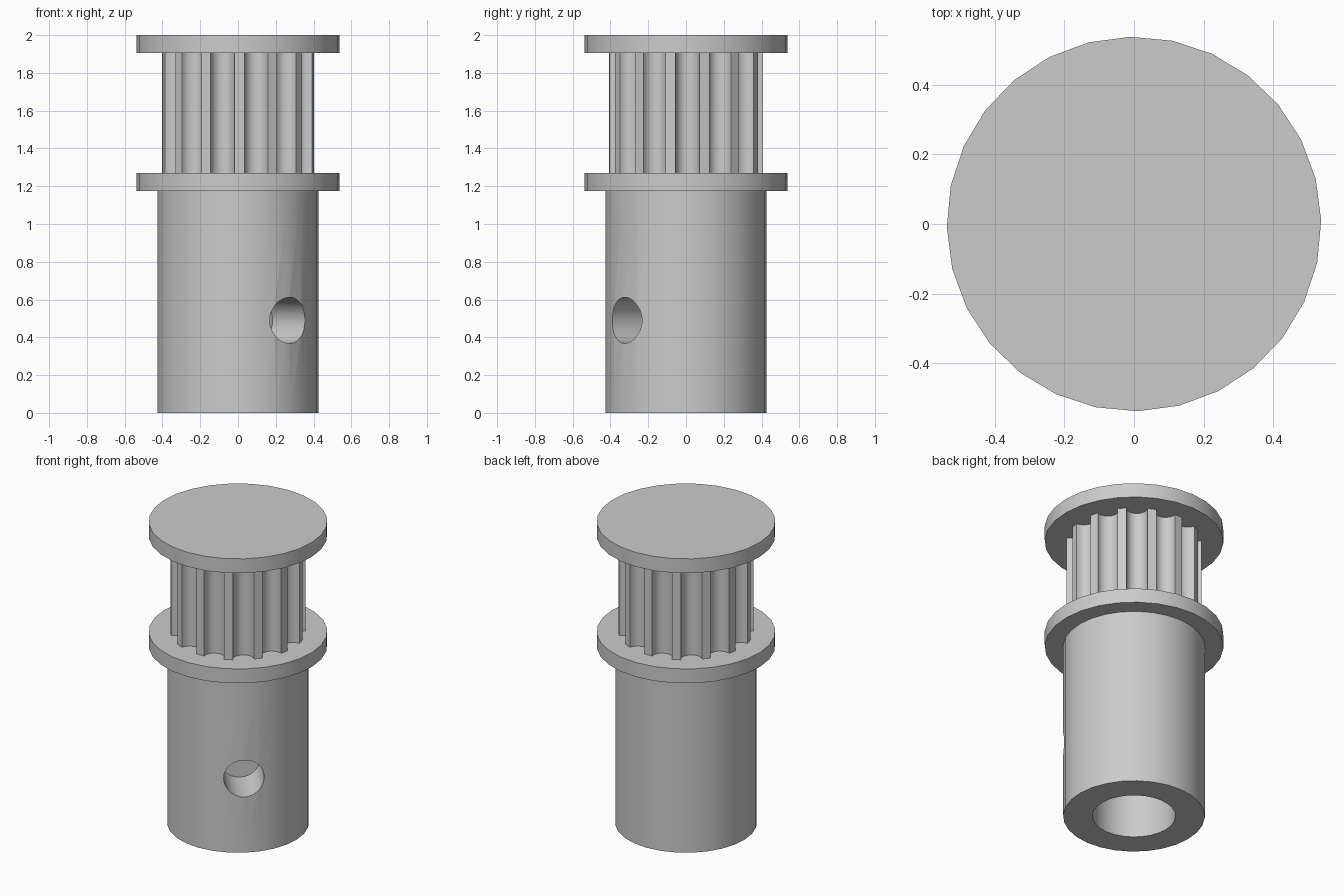
import bpy
import bmesh
from math import sin, cos, pi, radians
from mathutils import Matrix

cube = bpy.data.objects.get("Cube")
if cube:
    bpy.data.objects.remove(cube, do_unlink=True)

TEETH = 14
SIDES = 2 * TEETH
PHASE = radians(1.1)
FLANGE_R, HUB_R, TOOTH_R, BORE_R, SCREW_R = 0.537, 0.426, 0.407, 0.25, 0.122
HUB_TOP, TEETH_LOW, TEETH_HIGH, TOP = 1.175, 1.27, 1.905, 2.0

metal = bpy.data.materials.new("grey metal")
metal.use_nodes = True
GREY = (0.6, 0.6, 0.6, 1)
metal.diffuse_color = GREY
metal.node_tree.nodes["Principled BSDF"].inputs["Base Color"].default_value = GREY


def prism(name, outline, low, high):
    """Extrude a flat outline from one height to another."""
    bm = bmesh.new()
    base = bm.faces.new([bm.verts.new((x, y, low)) for x, y in outline])
    side = bmesh.ops.extrude_face_region(bm, geom=[base])
    verts = [v for v in side["geom"] if isinstance(v, bmesh.types.BMVert)]
    bmesh.ops.translate(bm, verts=verts, vec=(0, 0, high - low))
    bmesh.ops.recalc_face_normals(bm, faces=bm.faces)
    mesh = bpy.data.meshes.new(name)
    bm.to_mesh(mesh)
    bm.free()
    mesh.materials.append(metal)
    obj = bpy.data.objects.new(name, mesh)
    bpy.context.collection.objects.link(obj)
    return obj


def circle(radius, sides=SIDES):
    return [(radius * cos(PHASE + 2 * pi * i / sides),
             radius * sin(PHASE + 2 * pi * i / sides)) for i in range(sides)]


def activate(obj):
    bpy.ops.object.select_all(action="DESELECT")
    obj.select_set(True)
    bpy.context.view_layer.objects.active = obj


def cut(target, cutter):
    activate(target)
    mod = target.modifiers.new("cut", "BOOLEAN")
    mod.operation = "DIFFERENCE"
    mod.solver = "EXACT"
    mod.object = cutter
    bpy.ops.object.modifier_apply(modifier=mod.name)
    bpy.data.objects.remove(cutter, do_unlink=True)


def toothed_outline(half_mouth=0.064, depth=0.065, steps=10):
    """Narrow lands separated by rounded grooves."""
    points = []
    for k in range(TEETH):
        mid = PHASE - pi / 2 + 2 * pi * (k + 0.5) / TEETH
        for i in range(steps + 1):
            t = pi * i / steps
            across = -half_mouth * cos(t)
            out = (TOOTH_R ** 2 - half_mouth ** 2) ** 0.5 - depth * sin(t)
            points.append((out * cos(mid) - across * sin(mid),
                           out * sin(mid) + across * cos(mid)))
    return points


# Hub with a shaft bore from below and a screw hole in its side
hub = prism("hub", circle(HUB_R), 0, HUB_TOP)
cut(hub, prism("bore_cutter", circle(BORE_R), -0.1, 0.33))
screw = prism("screw_hole_cutter", circle(SCREW_R), 0.14, 0.6)
screw.data.transform(Matrix.Translation((0, 0, 0.49))
                     @ Matrix.Rotation(radians(-50), 4, "Z")
                     @ Matrix.Rotation(pi / 2, 4, "Y"))
cut(hub, screw)

# Belt teeth between two flanges
parts = [
    hub,
    prism("lower_flange", circle(FLANGE_R), HUB_TOP, TEETH_LOW),
    prism("belt_teeth", toothed_outline(), TEETH_LOW, TEETH_HIGH),
    prism("upper_flange", circle(FLANGE_R), TEETH_HIGH, TOP),
]

for part in parts:
    activate(part)
    bpy.ops.object.shade_smooth_by_angle(angle=radians(32))
